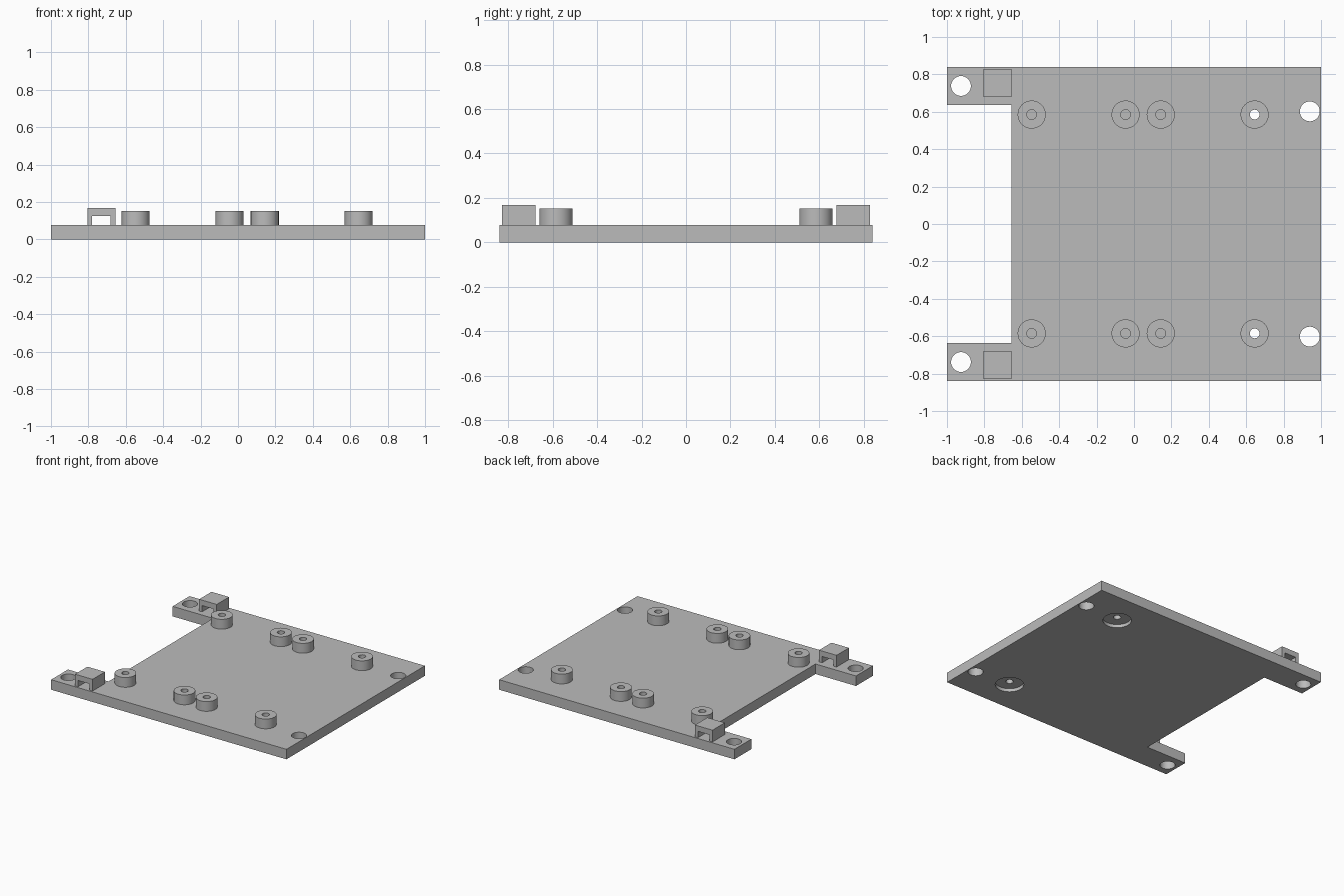
import bpy, bmesh, math
from mathutils import Vector

cube = bpy.data.objects.get("Cube")
if cube:
    bpy.data.objects.remove(cube, do_unlink=True)

grey = bpy.data.materials.new("plain_grey")
grey.use_nodes = True
colour = (0.5, 0.5, 0.5, 1)
grey.diffuse_color = colour
grey.node_tree.nodes["Principled BSDF"].inputs["Base Color"].default_value = colour

THICK = 0.077
BOSS_TOP = 0.152
SEGMENTS = 48


def add_object(name, bm):
    bmesh.ops.recalc_face_normals(bm, faces=bm.faces)
    mesh = bpy.data.meshes.new(name)
    bm.to_mesh(mesh)
    bm.free()
    mesh.materials.append(grey)
    obj = bpy.data.objects.new(name, mesh)
    bpy.context.collection.objects.link(obj)
    return obj


def prism(name, outline, start, depth):
    """Extrude a closed outline of 3D points along a vector."""
    bm = bmesh.new()
    face = bm.faces.new([bm.verts.new(Vector(p) + Vector(start)) for p in outline])
    new = bmesh.ops.extrude_face_region(bm, geom=[face])["geom"]
    bmesh.ops.translate(bm, vec=depth, verts=[v for v in new if isinstance(v, bmesh.types.BMVert)])
    return add_object(name, bm)


def lathe(name, profile, x, y):
    """Spin a (radius, height) profile about a vertical axis."""
    bm = bmesh.new()
    verts = [bm.verts.new((r, 0, z)) for r, z in profile]
    edges = [bm.edges.new(pair) for pair in zip(verts, verts[1:])]
    bmesh.ops.spin(bm, geom=verts + edges, cent=(0, 0, 0), axis=(0, 0, 1),
                   angle=math.tau, steps=SEGMENTS, use_duplicate=False)
    bmesh.ops.remove_doubles(bm, verts=bm.verts, dist=0.0005)
    bmesh.ops.translate(bm, vec=(x, y, 0), verts=bm.verts)
    return add_object(name, bm)


def smooth(obj):
    bpy.ops.object.select_all(action="DESELECT")
    obj.select_set(True)
    bpy.context.view_layer.objects.active = obj
    bpy.ops.object.shade_smooth_by_angle(angle=math.radians(35))


def drill(target, radius, bottom, top, x, y):
    cutter = lathe("hole_cutter", [(0, bottom), (radius, bottom), (radius, top), (0, top)], x, y)
    cutter.hide_render = True
    mod = target.modifiers.new("hole", "BOOLEAN")
    mod.operation = "DIFFERENCE"
    mod.solver = "EXACT"
    mod.object = cutter
    bpy.context.view_layer.objects.active = target
    bpy.ops.object.modifier_apply(modifier=mod.name)
    bpy.data.objects.remove(cutter, do_unlink=True)


# Base plate with two arms at one end
half, inner, arm = 0.84, 0.635, -0.656
plate = prism("base_plate",
              [(-1, -half, 0), (1, -half, 0), (1, half, 0), (-1, half, 0),
               (-1, inner, 0), (arm, inner, 0), (arm, -inner, 0), (-1, -inner, 0)],
              (0, 0, 0), (0, 0, THICK))

# Arch section of the cable loops, open along y
arch = [(-0.805, 0, THICK), (-0.78, 0, THICK), (-0.78, 0, 0.125), (-0.682, 0, 0.125),
        (-0.682, 0, THICK), (arm, 0, THICK), (arm, 0, 0.167), (-0.805, 0, 0.167)]

for side, sign in (("front", -1), ("back", 1)):
    # Mounting holes through the plate
    drill(plate, 0.053, -0.1, 0.2, -0.925, sign * 0.738)
    drill(plate, 0.053, -0.1, 0.2, 0.94, sign * 0.602)

    # Screw bosses, the last one drilled through with a recess underneath
    for i, x in enumerate((-0.547, -0.045, 0.143, 0.645)):
        y = sign * 0.585
        profile = [(0.075, THICK), (0.075, BOSS_TOP), (0.026, BOSS_TOP), (0.026, THICK)]
        if i == 3:
            drill(plate, 0.026, -0.1, 0.2, x, y)
            drill(plate, 0.1, -0.1, 0.025, x, y)
        smooth(lathe(f"{side}_boss_{i + 1}", profile, x, y))

    # Cable loop on the arm
    prism(f"{side}_cable_loop", arch, (0, sign * 0.753 - 0.075, 0), (0, 0.15, 0))

smooth(plate)
